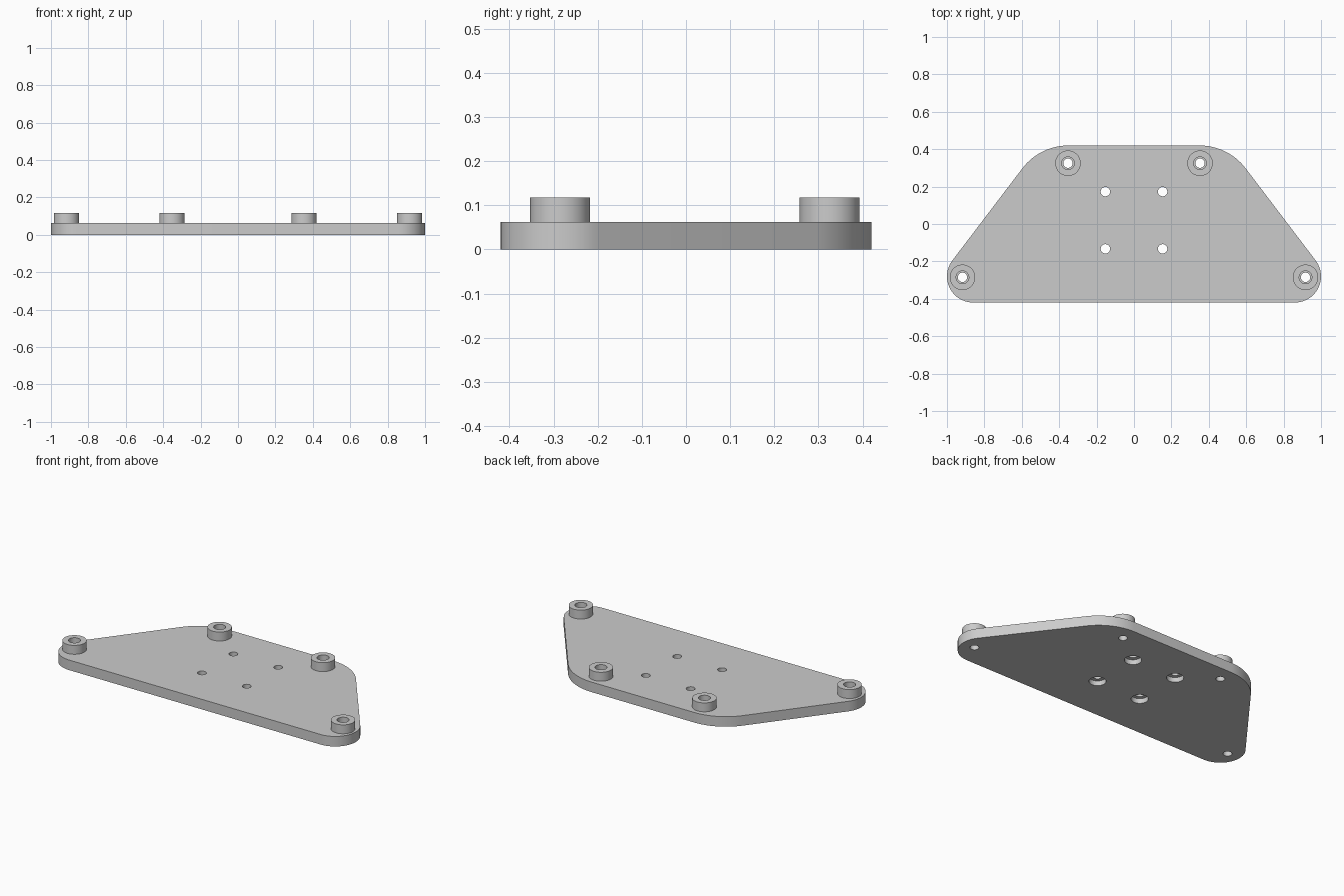
import bpy, bmesh
from math import cos, sin, radians, pi

old = bpy.data.objects.get("Cube")
if old:
    bpy.data.objects.remove(old, do_unlink=True)

THICK = 0.062      # plate thickness
BOSS_TOP = 0.117   # top of the raised bosses
STEP = 0.03        # height where the stepped holes change width
HOLE, BOSS_HOLE, RECESS, BOSS_R = 0.025, 0.034, 0.048, 0.068
SEG = 48

grey = bpy.data.materials.new("plain grey")
grey.use_nodes = True
colour = (0.6, 0.6, 0.6, 1)
grey.diffuse_color = colour
grey.node_tree.nodes["Principled BSDF"].inputs["Base Color"].default_value = colour


def make_object(name, bm):
    bmesh.ops.recalc_face_normals(bm, faces=bm.faces)
    mesh = bpy.data.meshes.new(name)
    bm.to_mesh(mesh)
    bm.free()
    mesh.materials.append(grey)
    obj = bpy.data.objects.new(name, mesh)
    bpy.context.collection.objects.link(obj)
    return obj


def smooth(obj):
    bpy.ops.object.select_all(action='DESELECT')
    obj.select_set(True)
    bpy.context.view_layer.objects.active = obj
    bpy.ops.object.shade_smooth_by_angle(angle=radians(30))


def lathe(name, profile, x, y):
    """Turn a list of (radius, z) points around a vertical axis at x, y."""
    bm = bmesh.new()
    verts = [bm.verts.new((x + r, y, z)) for r, z in profile]
    edges = [bm.edges.new(pair) for pair in zip(verts, verts[1:])]
    bmesh.ops.spin(bm, geom=verts + edges, cent=(x, y, 0), axis=(0, 0, 1),
                   angle=2 * pi, steps=SEG, use_duplicate=False)
    bmesh.ops.remove_doubles(bm, verts=bm.verts, dist=1e-5)
    return make_object(name, bm)


def arc(cx, cy, r, start, end, steps=16):
    angles = [radians(start + (end - start) * i / steps) for i in range(steps + 1)]
    return [(cx + r * cos(a), cy + r * sin(a)) for a in angles]


# Plate: rounded trapezoid, one half mirrored to the other
half = arc(0.86, -0.28, 0.14, -90, 37.2) + arc(0.35, 0.11, 0.31, 37.2, 90)
outline = half + [(-x, y) for x, y in reversed(half)]
bm = bmesh.new()
face = bm.faces.new([bm.verts.new((x, y, 0)) for x, y in outline])
top = bmesh.ops.extrude_face_region(bm, geom=[face])["geom"]
bmesh.ops.translate(bm, vec=(0, 0, THICK),
                    verts=[g for g in top if isinstance(g, bmesh.types.BMVert)])
plate = make_object("mounting_plate", bm)

boss_spots = [(s * x, y) for x, y in ((0.353, 0.325), (0.917, -0.285)) for s in (1, -1)]
centre_spots = [(s * 0.153, y) for y in (0.173, -0.133) for s in (1, -1)]


# Stepped holes: wide below at the centre, wide above under the bosses
def cut_hole(lower, upper, x, y):
    profile = [(0, -0.1), (lower, -0.1), (lower, STEP), (upper, STEP),
               (upper, 0.2), (0, 0.2)]
    cutter = lathe("hole_cutter", profile, x, y)
    cutter.hide_render = True
    mod = plate.modifiers.new("hole", 'BOOLEAN')
    mod.operation, mod.solver, mod.object = 'DIFFERENCE', 'EXACT', cutter
    bpy.ops.object.select_all(action='DESELECT')
    bpy.context.view_layer.objects.active = plate
    plate.select_set(True)
    bpy.ops.object.modifier_apply(modifier=mod.name)
    bpy.data.objects.remove(cutter, do_unlink=True)


for x, y in centre_spots:
    cut_hole(RECESS, HOLE, x, y)
for x, y in boss_spots:
    cut_hole(HOLE, BOSS_HOLE, x, y)
smooth(plate)

# Raised bosses: short open tubes standing on the plate
for x, y in boss_spots:
    name = ("rear" if y > 0 else "front") + ("_left" if x > 0 else "_right") + "_boss"
    smooth(lathe(name, [(BOSS_R, THICK), (BOSS_R, BOSS_TOP),
                        (BOSS_HOLE, BOSS_TOP), (BOSS_HOLE, THICK)], x, y))
